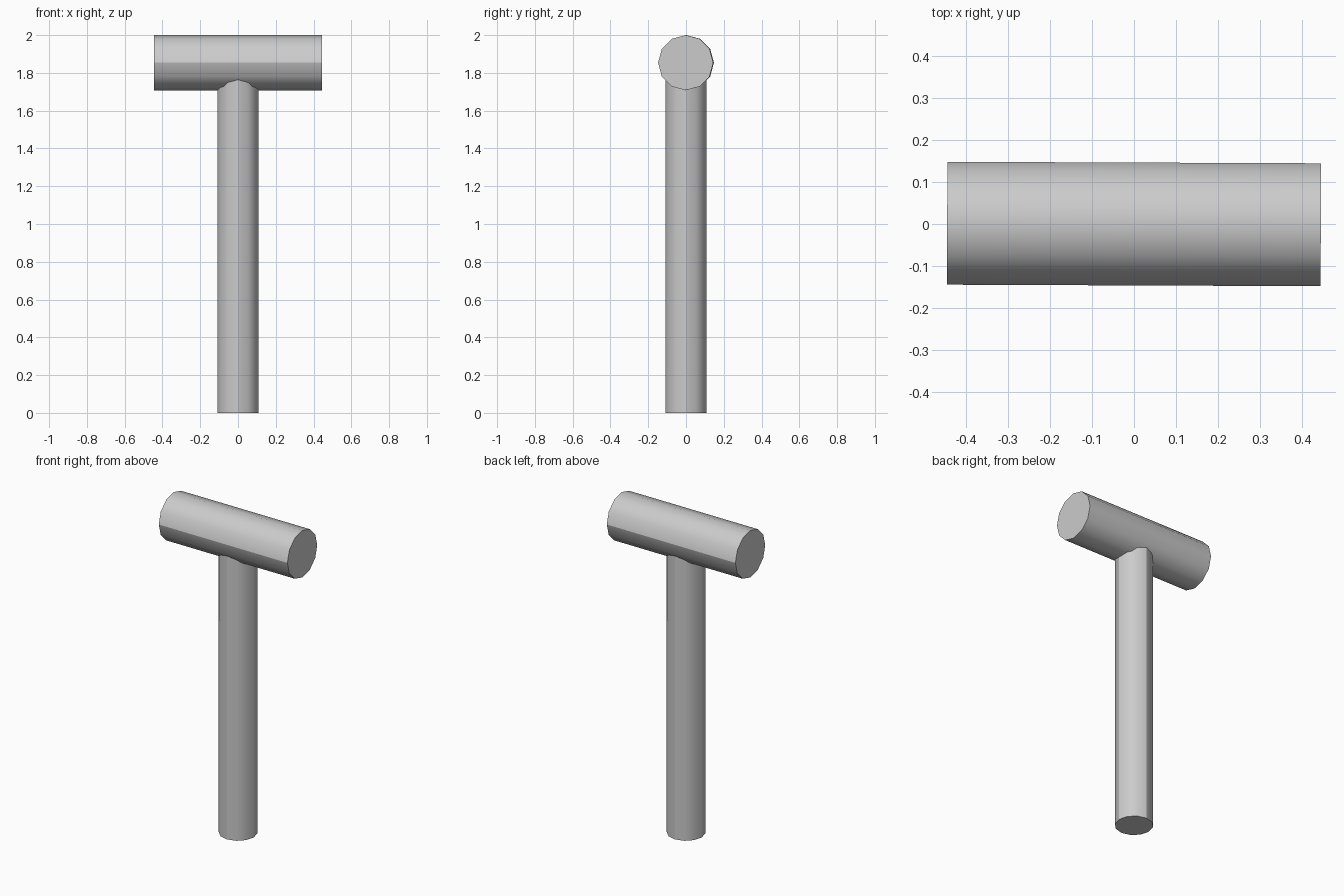
import bpy
import math

cube = bpy.data.objects.get("Cube")
if cube:
    bpy.data.objects.remove(cube, do_unlink=True)

grey = bpy.data.materials.new("light grey")
grey.use_nodes = True
colour = (0.6, 0.6, 0.6, 1)
grey.diffuse_color = colour
grey.node_tree.nodes["Principled BSDF"].inputs["Base Color"].default_value = colour


def rod(name, radius, length, centre_z, rotation=(0, 0, 0)):
    """Twelve-sided capped rod."""
    bpy.ops.mesh.primitive_cylinder_add(
        vertices=12, radius=radius, depth=length,
        location=(0, 0, centre_z), rotation=rotation)
    obj = bpy.context.object
    obj.name = name
    obj.data.materials.append(grey)
    bpy.ops.object.shade_smooth_by_angle(angle=math.radians(30))
    return obj


# Upright handle, its top buried in the head
HANDLE_TOP = 1.86
rod("handle", 0.109, HANDLE_TOP, HANDLE_TOP / 2)

# Crosswise head, very slightly skewed
HEAD_RADIUS = 0.146
rod("head", HEAD_RADIUS, 0.888, 2 - HEAD_RADIUS, (0, math.pi / 2, -0.004))
